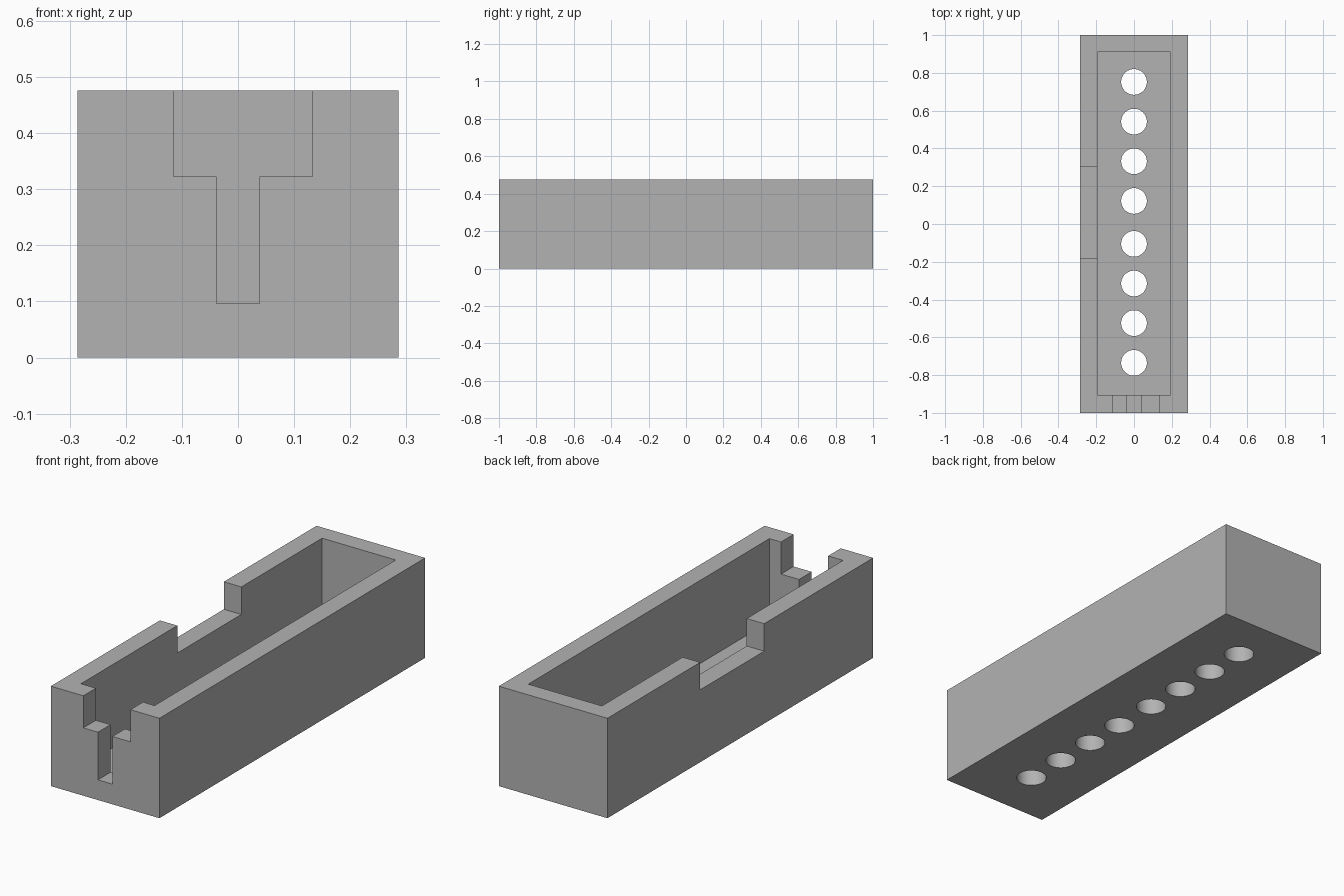
import bpy
import bmesh
from mathutils import Matrix, Vector

old = bpy.data.objects.get("Cube")
if old:
    bpy.data.objects.remove(old, do_unlink=True)

grey = bpy.data.materials.new("plain grey")
grey.use_nodes = True
colour = (0.45, 0.45, 0.45, 1)
grey.diffuse_color = colour
grey.node_tree.nodes["Principled BSDF"].inputs["Base Color"].default_value = colour


def add_object(name, bm):
    mesh = bpy.data.meshes.new(name)
    bm.to_mesh(mesh)
    bm.free()
    mesh.materials.append(grey)
    obj = bpy.data.objects.new(name, mesh)
    bpy.context.scene.collection.objects.link(obj)
    return obj


def box(name, low, high):
    low, high = Vector(low), Vector(high)
    bm = bmesh.new()
    place = Matrix.Translation((low + high) / 2) @ Matrix.Diagonal((high - low).to_4d())
    bmesh.ops.create_cube(bm, size=1, matrix=place)
    return add_object(name, bm)


def drill(name, y, radius):
    bm = bmesh.new()
    bmesh.ops.create_cone(bm, cap_ends=True, segments=48, radius1=radius,
                          radius2=radius, depth=0.4,
                          matrix=Matrix.Translation((0, y, 0)))
    return add_object(name, bm)


# Main block
W, H, FLOOR, TOP = 0.286, 0.476, 0.08, 0.6
tray = box("tray", (-W, -1, 0), (W, 1, H))

# Cavity, stepped slot in the front wall, and notch in the right wall
cutters = [
    box("cavity_cutter", (-0.194, -0.905, FLOOR), (0.194, 0.91, TOP)),
    box("wide_slot_cutter", (-0.115, -1.1, 0.323), (0.133, -0.8, TOP)),
    box("narrow_slot_cutter", (-0.038, -1.1, 0.096), (0.038, -0.8, TOP)),
    box("side_notch_cutter", (-0.4, -0.18, 0.345), (-0.1, 0.302, TOP)),
]

# Row of drain holes in the floor, in two groups of four
for start in (-0.735, 0.122):
    for i in range(4):
        cutters.append(drill("hole_cutter", start + i * 0.21, 0.068))

for cutter in cutters:
    cutter.hide_render = True
    mod = tray.modifiers.new("cut", "BOOLEAN")
    mod.operation = "DIFFERENCE"
    mod.solver = "EXACT"
    mod.object = cutter

# Bake the cuts and remove the cutters
graph = bpy.context.evaluated_depsgraph_get()
result = bpy.data.meshes.new_from_object(tray.evaluated_get(graph))
tray.modifiers.clear()
tray.data = result
for cutter in cutters:
    bpy.data.objects.remove(cutter, do_unlink=True)

# Smooth hole walls, sharp edges elsewhere
bpy.ops.object.select_all(action="DESELECT")
tray.select_set(True)
bpy.context.view_layer.objects.active = tray
bpy.ops.object.shade_smooth_by_angle()
